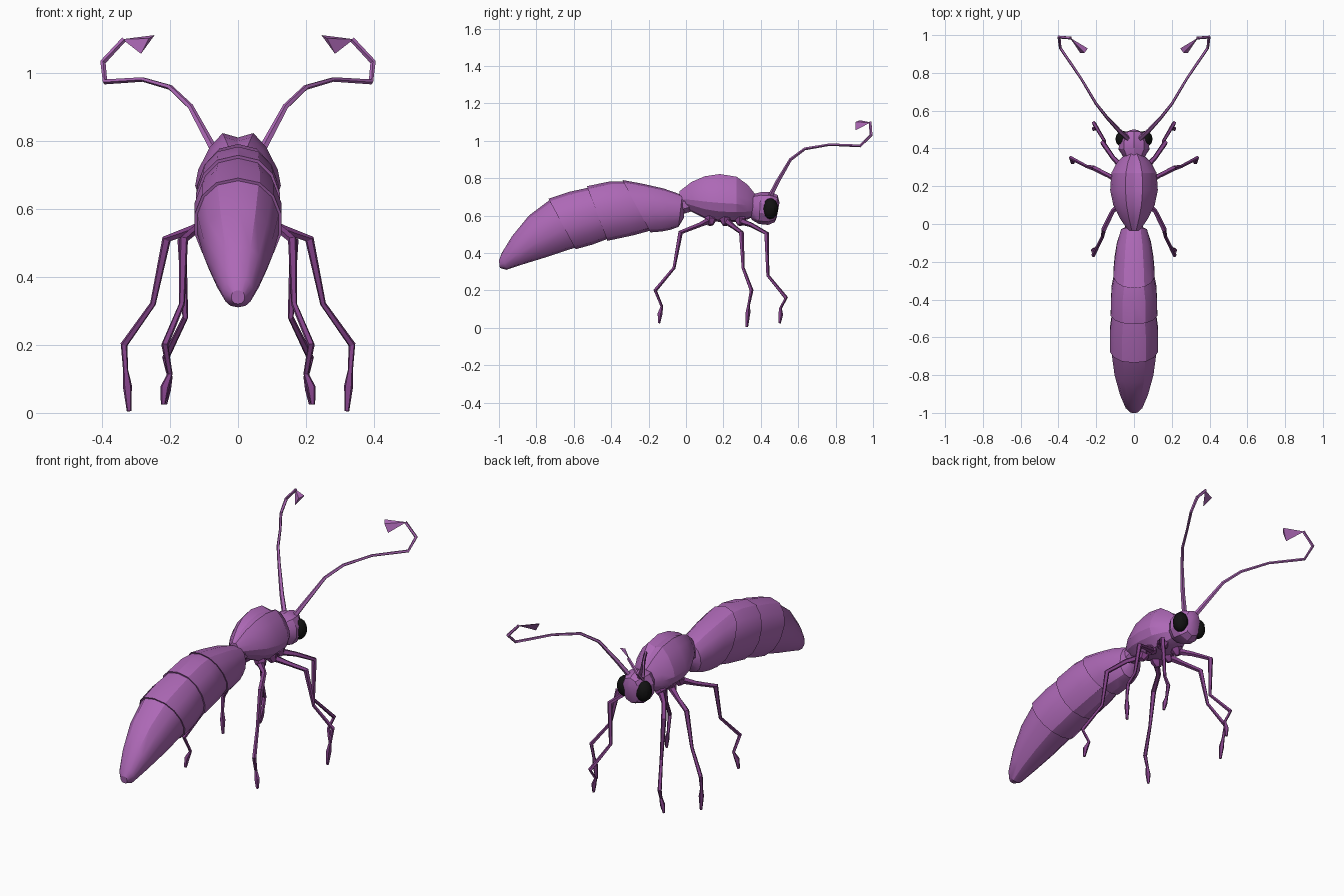
import bpy, bmesh, math
from mathutils import Vector

cube = bpy.data.objects.get("Cube")
if cube:
    bpy.data.objects.remove(cube)


def material(name, rgb):
    m = bpy.data.materials.new(name)
    m.use_nodes = True
    m.diffuse_color = (*rgb, 1)
    m.node_tree.nodes["Principled BSDF"].inputs["Base Color"].default_value = (*rgb, 1)
    return m


PURPLE = material("body purple", (0.42, 0.14, 0.47))
DARK = material("leg purple", (0.23, 0.055, 0.25))
BLACK = material("eye black", (0.006, 0.006, 0.006))


def finish(name, bm, mat, mirror=False, angle=28):
    """Turn a bmesh into a shaded object, optionally mirrored across x."""
    bmesh.ops.recalc_face_normals(bm, faces=bm.faces)
    mesh = bpy.data.meshes.new(name)
    bm.to_mesh(mesh)
    bm.free()
    mesh.materials.append(mat)
    ob = bpy.data.objects.new(name, mesh)
    bpy.context.collection.objects.link(ob)
    bpy.ops.object.select_all(action="DESELECT")
    bpy.context.view_layer.objects.active = ob
    ob.select_set(True)
    bpy.ops.object.shade_smooth_by_angle(angle=math.radians(angle))
    if mirror:
        ob.modifiers.new("Mirror", "MIRROR").use_mirror_merge = False
    return ob


def loft(bm, rings):
    """Skin a list of equal rings and cap both ends."""
    loops = [[bm.verts.new(p) for p in ring] for ring in rings]
    n = len(loops[0])
    for a, b in zip(loops, loops[1:]):
        for i in range(n):
            j = (i + 1) % n
            bm.faces.new((a[i], a[j], b[j], b[i]))
    bm.faces.new(loops[0])
    bm.faces.new(loops[-1])


def tube(bm, points, radii, sides=5):
    """Loft a thin limb along a bent path."""
    pts = [Vector(p) for p in points]
    rings = []
    for i, p in enumerate(pts):
        t = (pts[min(i + 1, len(pts) - 1)] - pts[max(i - 1, 0)]).normalized()
        u = t.cross(Vector((0.8, -0.6, 0.1))).normalized()
        v = t.cross(u)
        angles = [math.tau * k / sides for k in range(sides)]
        rings.append([p + radii[i] * (u * math.cos(a) + v * math.sin(a)) for a in angles])
    loft(bm, rings)


def oval(top, bottom, half_width, sides=14, scale=1):
    """Tilted, slightly squared oval between a top and a bottom point (y, z)."""
    top, bottom = Vector((0, *top)), Vector((0, *bottom))
    mid, up = (top + bottom) / 2, (top - bottom) / 2
    ring = []
    for k in range(sides):
        a = math.tau * k / sides
        s, c = math.sin(a), math.cos(a)
        x = math.copysign(abs(s) ** 0.85, s) * half_width
        ring.append(mid + scale * (up * c + Vector((x, 0, 0))))
    return ring


# Abdomen: overlapping plates; True marks the lip at a plate's rear edge
abdomen = [
    ((-0.01, 0.66), (-0.01, 0.59), 0.035, False),
    ((-0.02, 0.71), (-0.04, 0.54), 0.07, False),
    ((-0.12, 0.745), (-0.08, 0.525), 0.092, False),
    ((-0.24, 0.772), (-0.13, 0.515), 0.105, False),
    ((-0.34, 0.79), (-0.19, 0.51), 0.112, True),
    ((-0.41, 0.782), (-0.28, 0.495), 0.122, False),
    ((-0.53, 0.757), (-0.42, 0.465), 0.126, True),
    ((-0.62, 0.728), (-0.5, 0.445), 0.13, False),
    ((-0.735, 0.69), (-0.59, 0.42), 0.13, True),
    ((-0.84, 0.6), (-0.74, 0.38), 0.105, False),
    ((-0.93, 0.49), (-0.87, 0.34), 0.075, False),
    ((-0.985, 0.4), (-0.96, 0.31), 0.045, False),
    ((-1.0, 0.36), (-0.995, 0.32), 0.02, False),
]
rings = []
for top, bottom, width, lip in abdomen:
    rings.append(oval(top, bottom, width))
    if lip:
        rings.append(oval(top, bottom, width, scale=0.94))
bm = bmesh.new()
loft(bm, rings)
finish("abdomen", bm, PURPLE)

# Thorax: twin ridges along the back and a narrow keel (y, top, bottom, half width)
half = [(0, 0.95), (0.36, 1), (0.66, 0.84), (0.93, 0.58), (1, 0.4), (0.88, 0.22), (0.5, 0.04), (0, 0)]
thorax = [
    (-0.035, 0.73, 0.66, 0.03), (0.03, 0.78, 0.62, 0.075), (0.1, 0.81, 0.585, 0.11),
    (0.18, 0.822, 0.565, 0.126), (0.27, 0.808, 0.565, 0.12), (0.33, 0.765, 0.58, 0.088),
    (0.37, 0.715, 0.6, 0.045),
]
section = half + [(-x, z) for x, z in half[-2:0:-1]]
bm = bmesh.new()
loft(bm, [[(x * w, y, lo + z * (hi - lo)) for x, z in section] for y, hi, lo, w in thorax])
finish("thorax", bm, PURPLE, angle=20)

# Waist and head
bm = bmesh.new()
tube(bm, [(0, -0.08, 0.64), (0, 0.06, 0.68)], [0.05, 0.05], 8)
finish("waist", bm, PURPLE)
head = [
    ((0.33, 0.68), (0.33, 0.61), 0.035), ((0.36, 0.715), (0.355, 0.575), 0.06),
    ((0.4, 0.725), (0.39, 0.555), 0.085), ((0.45, 0.725), (0.44, 0.55), 0.08),
    ((0.49, 0.71), (0.475, 0.565), 0.05), ((0.5, 0.67), (0.485, 0.59), 0.025),
]
bm = bmesh.new()
loft(bm, [oval(t, b, w, 10) for t, b, w in head])
finish("head", bm, PURPLE)

# Eyes
bm = bmesh.new()
bmesh.ops.create_uvsphere(bm, u_segments=12, v_segments=8, radius=1)
bmesh.ops.scale(bm, vec=(0.042, 0.043, 0.056), verts=bm.verts)
bmesh.ops.translate(bm, vec=(0.057, 0.45, 0.637), verts=bm.verts)
finish("eyes", bm, BLACK, True)

# Antennae with flat wedge clubs
antenna = [
    (0.03, 0.45, 0.7), (0.075, 0.49, 0.78), (0.14, 0.56, 0.9), (0.2, 0.636, 0.957),
    (0.28, 0.77, 0.98), (0.39, 0.932, 0.973), (0.397, 0.99, 1.03), (0.335, 0.985, 1.098),
]
bm = bmesh.new()
tube(bm, antenna, [0.014, 0.012, 0.009, 0.008, 0.007, 0.008, 0.009, 0.008])
finish("antennae", bm, PURPLE, True)
bm = bmesh.new()
club = [(0.34, 0.987, 1.098), (0.245, 0.93, 1.11), (0.285, 0.905, 1.055), (0.262, 0.905, 1.1)]
bmesh.ops.convex_hull(bm, input=[bm.verts.new(p) for p in club])
finish("antenna_clubs", bm, PURPLE, True)

# Legs: hip, thigh, knee, shin, ankle, foot, toe
legs = {
    "hind_legs": [(0.04, 0.13, 0.575), (0.11, 0.07, 0.55), (0.16, -0.03, 0.51), (0.165, -0.065, 0.32),
                  (0.215, -0.165, 0.2), (0.2, -0.13, 0.115), (0.215, -0.14, 0.075), (0.22, -0.145, 0.025)],
    "middle_legs": [(0.05, 0.21, 0.575), (0.13, 0.255, 0.54), (0.21, 0.295, 0.51), (0.25, 0.305, 0.32),
                    (0.335, 0.35, 0.2), (0.33, 0.335, 0.125), (0.325, 0.33, 0.08), (0.32, 0.325, 0.005)],
    "front_legs": [(0.04, 0.28, 0.575), (0.11, 0.35, 0.55), (0.165, 0.43, 0.505), (0.155, 0.437, 0.28),
                   (0.213, 0.535, 0.16), (0.2, 0.505, 0.105), (0.21, 0.505, 0.07), (0.215, 0.5, 0.025)],
}
for name, path in legs.items():
    bm = bmesh.new()
    tube(bm, path, [0.02, 0.013, 0.014, 0.009, 0.011, 0.008, 0.014, 0.007])
    finish(name, bm, DARK, True)

# Hip joints under the thorax
bm = bmesh.new()
for x, y in ((0.05, 0.13), (0.06, 0.21), (0.05, 0.29)):
    tube(bm, [(x * 0.6, y, 0.61), (x, y, 0.575), (x * 1.2, y, 0.55)], [0.03, 0.032, 0.016], 6)
finish("hip_joints", bm, DARK, True)
